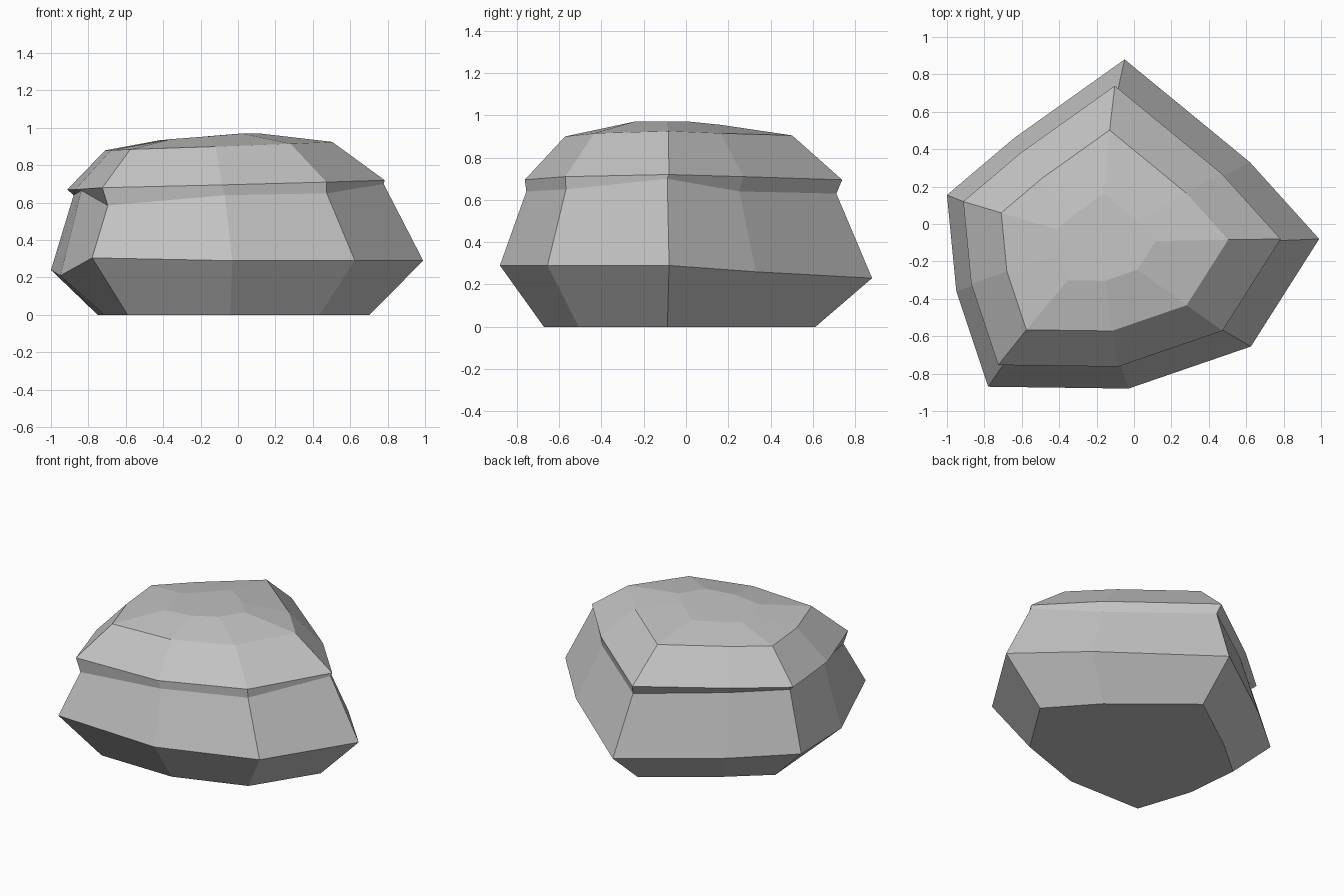
import bpy
import bmesh

default_cube = bpy.data.objects.get("Cube")
if default_cube:
    bpy.data.objects.remove(default_cube, do_unlink=True)

# Stone colour
stone = bpy.data.materials.new("stone_grey")
stone.use_nodes = True
grey = (0.55, 0.55, 0.55, 1)
stone.diffuse_color = grey
stone.node_tree.nodes["Principled BSDF"].inputs["Base Color"].default_value = grey

# Plan outline at the widest belt, counter-clockwise from the left corner
outline = [(0.99, -0.08), (0.62, 0.33), (-0.05, 0.88), (-0.64, 0.46), (-1.0, 0.155),
           (-0.95, -0.36), (-0.78, -0.87), (-0.03, -0.88), (0.625, -0.655)]

# Each layer: outline scale, x shift, y shift, corner heights
layers = [
    # flat base
    (0.73, -0.02, -0.03, [0] * len(outline)),
    # widest belt
    (1.0, 0, 0, [0.29, 0.26, 0.23, 0.23, 0.24, 0.21, 0.305, 0.29, 0.29]),
    # groove under the ledge
    (0.833, -0.046, -0.022, [0.70, 0.64, 0.63, 0.635, 0.64, 0.665, 0.585, 0.64, 0.65]),
    # ledge
    (0.853, -0.06, -0.012, [0.72, 0.71, 0.695, 0.68, 0.67, 0.67, 0.68, 0.695, 0.71]),
    # shoulder
    (0.61, -0.10, -0.035, [0.925, 0.915, 0.905, 0.89, 0.88, 0.88, 0.885, 0.90, 0.915]),
    # crown
    (0.266, -0.147, -0.07, [0.97, 0.97, 0.955, 0.94, 0.935, 0.935, 0.94, 0.955, 0.97]),
]

# Stack the layers and bridge them with flat facets
bm = bmesh.new()
rings = []
for scale, dx, dy, heights in layers:
    rings.append([bm.verts.new((x * scale + dx, y * scale + dy, z))
                  for (x, y), z in zip(outline, heights)])
count = len(outline)
for low, high in zip(rings, rings[1:]):
    for i in range(count):
        j = (i + 1) % count
        bm.faces.new((low[i], low[j], high[j], high[i]))
bm.faces.new(rings[0][::-1])
bm.faces.new(rings[-1])
bmesh.ops.recalc_face_normals(bm, faces=bm.faces)

mesh = bpy.data.meshes.new("rock")
bm.to_mesh(mesh)
bm.free()
mesh.materials.append(stone)
rock = bpy.data.objects.new("rock", mesh)
bpy.context.collection.objects.link(rock)
